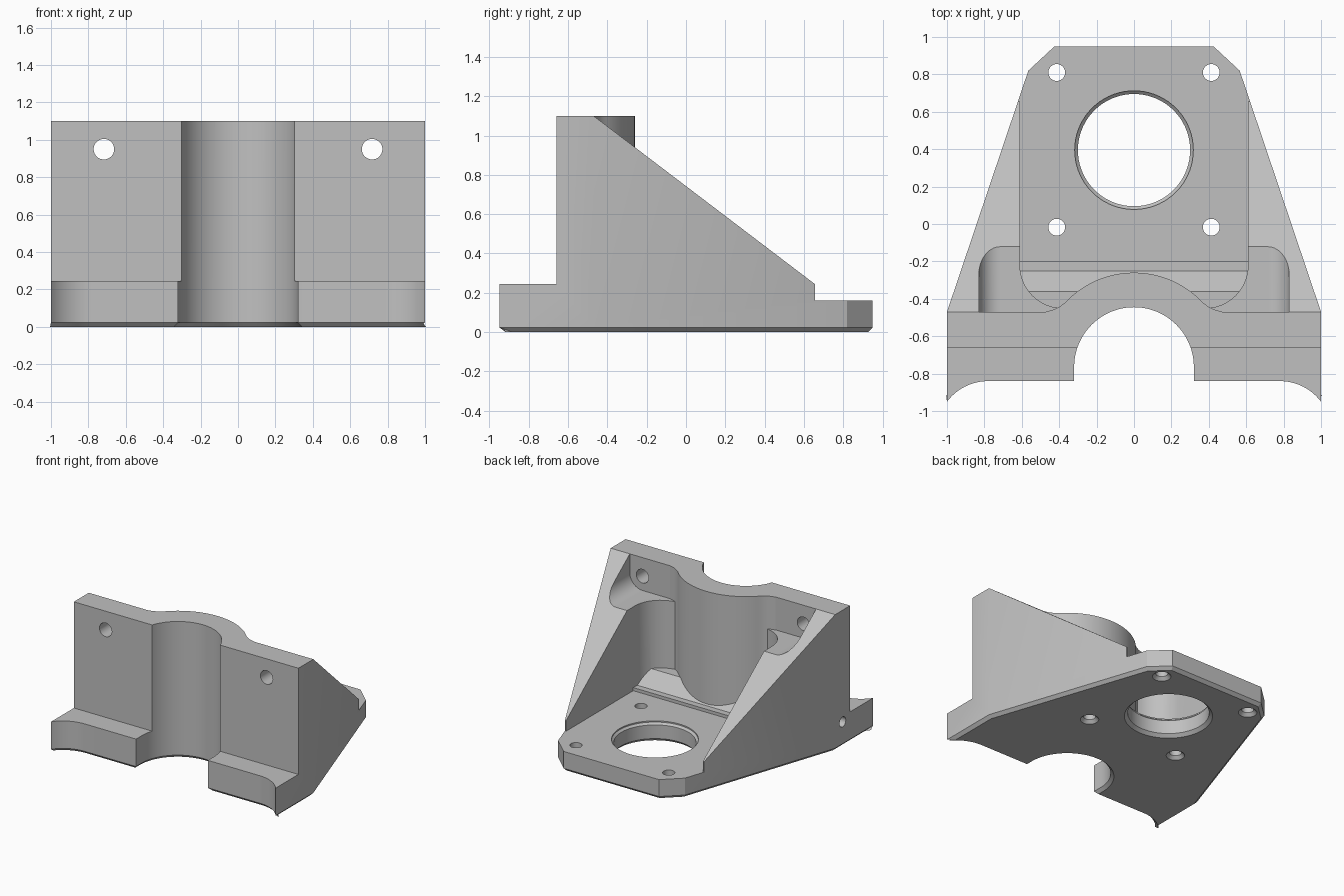
import bpy, bmesh, math
from mathutils import Matrix, Vector

if "Cube" in bpy.data.objects:
    bpy.data.objects.remove(bpy.data.objects["Cube"])

grey = bpy.data.materials.new("light_grey")
grey.diffuse_color = (0.53, 0.53, 0.53, 1)
grey.use_nodes = True
grey.node_tree.nodes["Principled BSDF"].inputs["Base Color"].default_value = grey.diffuse_color


def make(name, rings):
    """Closed solid through equal-length rings of 3D points."""
    bm = bmesh.new()
    rows = [[bm.verts.new(p) for p in r] for r in rings]
    n = len(rows[0])
    bm.faces.new(rows[0][::-1])
    bm.faces.new(rows[-1])
    for a, b in zip(rows, rows[1:]):
        for i in range(n):
            j = (i + 1) % n
            bm.faces.new((a[i], a[j], b[j], b[i]))
    bmesh.ops.recalc_face_normals(bm, faces=bm.faces)
    me = bpy.data.meshes.new(name)
    bm.to_mesh(me)
    bm.free()
    ob = bpy.data.objects.new(name, me)
    bpy.context.collection.objects.link(ob)
    me.materials.append(grey)
    return ob


def plan(name, pts, z0, z1):
    return make(name, [[(x, y, z) for x, y in pts] for z in (z0, z1)])


def side(name, pts, x0, x1):
    return make(name, [[(x, y, z) for y, z in pts] for x in (x0, x1)])


def mirrored(half):
    """Right half outline, continued by its mirror image."""
    return half + [(-x, y) for x, y in half[::-1]]


def arc(cx, cy, r, a0, a1, n):
    return [(cx + r * math.cos(math.radians(a0 + (a1 - a0) * i / n)),
             cy + r * math.sin(math.radians(a0 + (a1 - a0) * i / n))) for i in range(n + 1)]


def lathe(name, profile, matrix, n=48):
    """Turned solid: (radius, height) profile around local z."""
    return make(name, [[matrix @ Vector((x, y, h)) for x, y in arc(0, 0, r, 0, 360 - 360 / n, n - 1)]
                       for r, h in profile])


def combine(target, tool, op):
    m = target.modifiers.new(op, "BOOLEAN")
    m.operation, m.solver, m.object = op, "EXACT", tool
    bpy.context.view_layer.objects.active = target
    bpy.ops.object.modifier_apply(modifier=m.name)
    bpy.data.objects.remove(tool)


# Footprint with chamfered lower edge
foot = mirrored([(0.425, 0.95), (0.565, 0.82), (1, -0.47)] +
                arc(0.78, -1.115, 0.275, 36.87, 90, 12))
bracket = plan("motor_bracket", foot, 0, 1.1)
bm = bmesh.new()
bm.from_mesh(bracket.data)
low = [e for e in bm.edges if all(v.co.z < 0.001 for v in e.verts)]
bmesh.ops.bevel(bm, geom=low, offset=0.024, segments=1, affect="EDGES")
bm.to_mesh(bracket.data)
bm.free()

# Side silhouette: flange, wall, sloping ribs, base plate
combine(bracket, side("side_profile", [(-1.1, -0.1), (1.1, -0.1), (1.1, 0.16), (0.655, 0.16),
        (0.655, 0.245), (-0.47, 1.1), (-0.66, 1.1), (-0.66, 0.245), (-1.1, 0.245)], -1.2, 1.2),
        "INTERSECT")

# Pocket between the ribs
pocket = mirrored([(0.61, 1.1)] + arc(0.38, -0.22, 0.23, 0, -90, 12))
combine(bracket, plan("pocket", pocket, 0.16, 1.3), "DIFFERENCE")

# Screw head slots behind the wall
for s in (-1, 1):
    slot = arc(0.715, 0.95, 0.115, -90, 0, 14) + [(0.83, 1.3), (0.36, 1.3), (0.36, 0.835)]
    combine(bracket, make("slot", [[(s * x, y, z) for x, z in slot] for y in (-0.47, 0.4)]),
            "DIFFERENCE")

# Ramp at the foot of the wall
combine(bracket, side("ramp", [(-0.5, 0.1), (-0.2, 0.1), (-0.2, 0.185), (-0.25, 0.185),
        (-0.36, 0.29), (-0.5, 0.29)], -0.63, 0.63), "UNION")

# Rounded boss behind the bearing seat
boss = mirrored([(0.47, -0.56), (0.47, -0.468), (0.435, -0.46), (0.40, -0.443), (0.37, -0.422)] +
                arc(0, -0.765, 0.505, 46, 89, 16))
combine(bracket, plan("boss", boss, 0.06, 1.1), "UNION")


# Half-round bearing seat, flared at the bottom
def seat(d):
    return [(0.32 + d, -1.2)] + arc(0, -0.765, 0.32 + d, 0, 180, 48) + [(-0.32 - d, -1.2)]


combine(bracket, make("seat", [[(x, y, z) for x, y in seat(d)]
        for d, z in ((0.034, -0.01), (0, 0.024), (0, 1.3))]), "DIFFERENCE")

# Large round opening and countersunk base holes
combine(bracket, lathe("opening", [(0.335, -0.01), (0.30, 0.025), (0.30, 0.135), (0.317, 0.15),
        (0.317, 0.3)], Matrix.Translation((0, 0.395, 0)), 72), "DIFFERENCE")
for x in (-0.413, 0.413):
    for y in (-0.017, 0.81):
        combine(bracket, lathe("base_hole", [(0.078, -0.01), (0.045, 0.025), (0.045, 0.3)],
                Matrix.Translation((x, y, 0)), 32), "DIFFERENCE")

# Wall screw holes
for x in (-0.717, 0.717):
    combine(bracket, lathe("wall_hole", [(0.055, -0.2), (0.055, 0.2)],
            Matrix.Translation((x, -0.565, 0.95)) @ Matrix.Rotation(math.pi / 2, 4, "X"), 32),
            "DIFFERENCE")

# Blind hole in the left side
combine(bracket, lathe("side_hole", [(0.04, -0.2), (0.04, 0.3)],
        Matrix.Translation((-1, -0.565, 0.2)) @ Matrix.Rotation(math.pi / 2, 4, "Y"), 24),
        "DIFFERENCE")

bpy.context.view_layer.objects.active = bracket
bracket.select_set(True)
bpy.ops.object.shade_smooth_by_angle(angle=math.radians(25))
